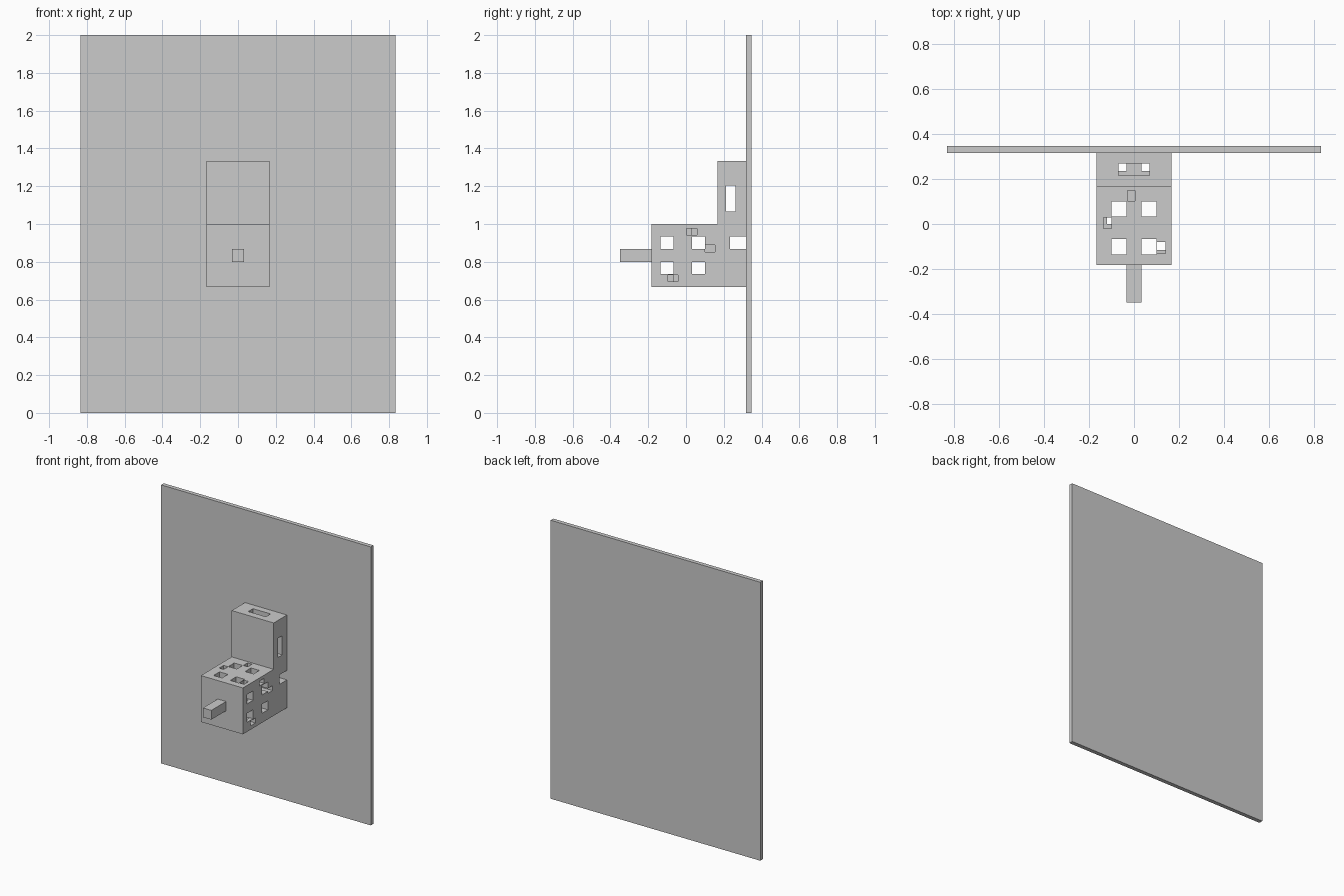
import bpy, bmesh

if "Cube" in bpy.data.objects:
    bpy.data.objects.remove(bpy.data.objects["Cube"])


def box(name, x, y, z):
    """Box from (min, max) pairs on each axis."""
    bm = bmesh.new()
    bmesh.ops.create_cube(bm, size=1)
    for v in bm.verts:
        v.co = [r[0] if c < 0 else r[1] for c, r in zip(v.co, (x, y, z))]
    me = bpy.data.meshes.new(name)
    bm.to_mesh(me)
    bm.free()
    ob = bpy.data.objects.new(name, me)
    bpy.context.collection.objects.link(ob)
    return ob


def cut(target, x, y, z):
    """Subtract a box from the target and remove the cutter."""
    cutter = box("cutter", x, y, z)
    cutter.hide_render = True
    mod = target.modifiers.new("cut", 'BOOLEAN')
    mod.operation = 'DIFFERENCE'
    mod.solver = 'EXACT'
    mod.object = cutter
    bpy.context.view_layer.objects.active = target
    bpy.ops.object.modifier_apply(modifier=mod.name)
    bpy.data.objects.remove(cutter)


# large back panel and front peg
box("back_panel", (-.833, .833), (.317, .347), (0, 2))
box("front_peg", (-.033, .033), (-.35, -.183), (.80, .867))

# L-shaped body, extruded from its side profile
bm = bmesh.new()
profile = [(-.183, .667), (.317, .667), (.317, 1.333),
           (.167, 1.333), (.167, 1), (-.183, 1)]
face = bm.faces.new([bm.verts.new((-.167, y, z)) for y, z in profile])
ext = bmesh.ops.extrude_face_region(bm, geom=[face])
for v in ext["geom"]:
    if isinstance(v, bmesh.types.BMVert):
        v.co.x = .167
bmesh.ops.recalc_face_normals(bm, faces=bm.faces)
me = bpy.data.meshes.new("body")
bm.to_mesh(me)
bm.free()
body = bpy.data.objects.new("body", me)
bpy.context.collection.objects.link(body)

# square channels across and down through the body
ROWS = [(-.135, -.067), (.033, .10)]
COLS = [(-.10, -.033), (.033, .10)]
for y in ROWS:
    for z in [(.735, .80), (.867, .935)]:
        cut(body, (-.3, .3), y, z)
    for x in COLS:
        cut(body, x, y, (.5, 1.1))

# rear notch, rear vertical channels and the upper block slots
cut(body, (-.3, .3), (.233, .33), (.867, .935))
for x in COLS:
    cut(body, x, (.237, .30), (.5, 1.03))
cut(body, (-.07, .07), (.217, .27), (1.0, 1.5))
cut(body, (-.3, .3), (.213, .263), (1.067, 1.205))

# small vertical slots, offset between the upper and lower half
for x, y, dx, dy in [((-.135, -.10), (-.02, .03), .015, .02),
                     ((.103, .14), (-.132, -.08), 0, .017)]:
    cut(body, x, y, (.83, 1.1))
    cut(body, (x[0] + dx, x[1] + dx), (y[0] + dy, y[1] + dy), (.5, .84))
cut(body, (-.03, .005), (.103, .15), (.87, 1.1))

# small blind slots on both sides
for y, z in [((.003, .057), (.942, .977)), ((.10, .153), (.853, .888)),
             ((-.095, -.042), (.695, .73))]:
    cut(body, (.08, .3), y, z)
    cut(body, (-.3, -.08), y, z)
